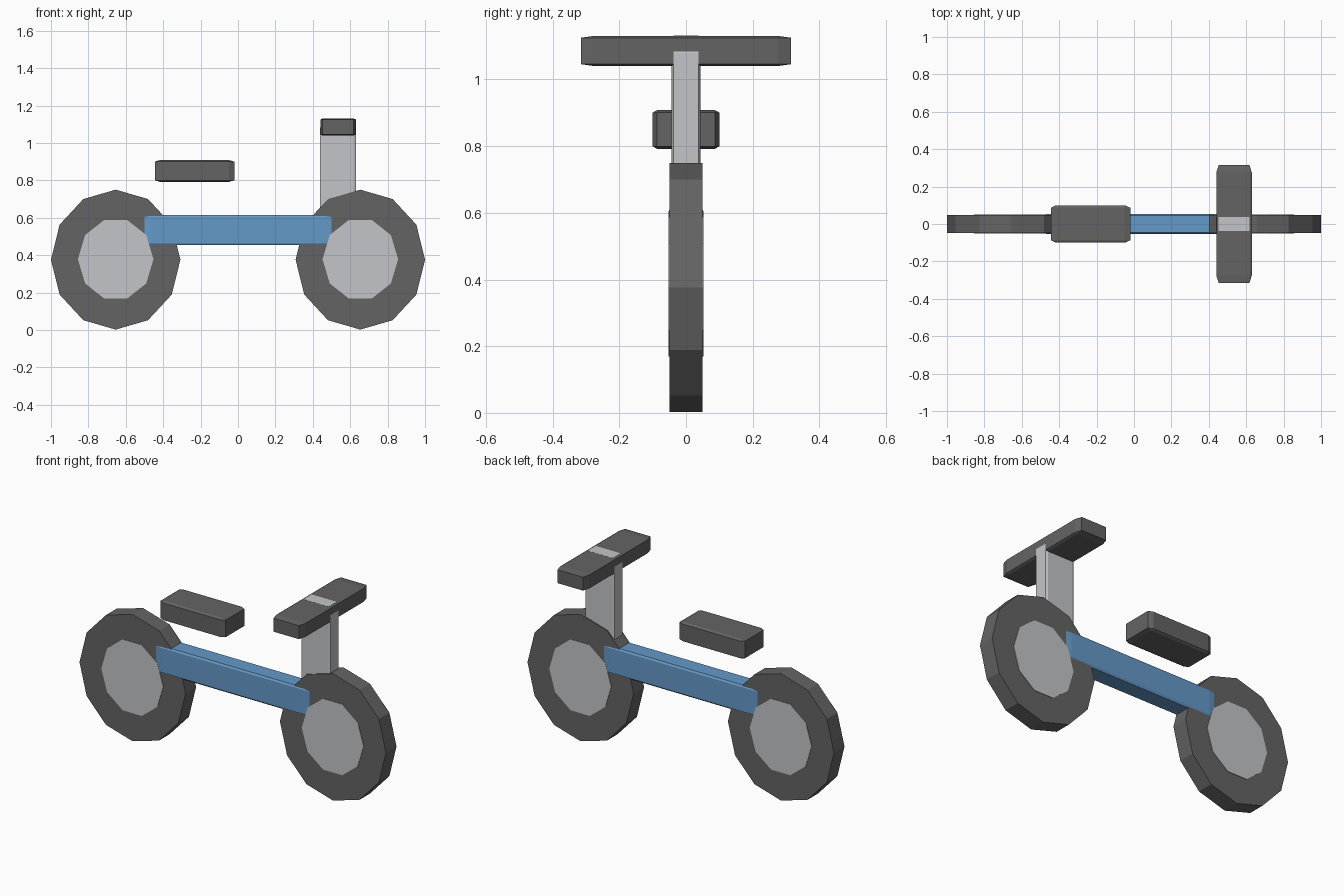
import bpy, bmesh
from math import cos, sin, tau

cube = bpy.data.objects.get("Cube")
if cube:
    bpy.data.objects.remove(cube, do_unlink=True)


def material(name, rgb):
    mat = bpy.data.materials.new(name)
    mat.use_nodes = True
    mat.diffuse_color = (*rgb, 1)
    mat.node_tree.nodes["Principled BSDF"].inputs["Base Color"].default_value = (*rgb, 1)
    return mat


rubber = material("dark grey rubber", (0.127, 0.127, 0.13))
metal = material("light grey metal", (0.55, 0.56, 0.58))
paint = material("blue paint", (0.13, 0.32, 0.58))


def finish(bm, name, mat):
    bmesh.ops.recalc_face_normals(bm, faces=bm.faces[:])
    mesh = bpy.data.meshes.new(name)
    bm.to_mesh(mesh)
    bm.free()
    mesh.materials.append(mat)
    obj = bpy.data.objects.new(name, mesh)
    bpy.context.collection.objects.link(obj)
    return obj


# Chamfered unit cube stretched to the given bounds, so chamfers stretch too
def block(name, low, high, mat):
    bm = bmesh.new()
    bmesh.ops.create_cube(bm, size=1)
    bmesh.ops.bevel(bm, geom=bm.edges[:], offset=0.065, segments=1, affect='EDGES')
    for v in bm.verts:
        for i in range(3):
            v.co[i] = low[i] + (v.co[i] + 0.5) * (high[i] - low[i])
    return finish(bm, name, mat)


# Upright faceted disc with its axle along y
def disc(name, x, z, rx, rz, half_width, sides, mat):
    bm = bmesh.new()
    ring = [bm.verts.new((x + rx * cos(tau * i / sides), -half_width,
                          z + rz * sin(tau * i / sides))) for i in range(sides)]
    face = bm.faces.new(ring)
    extruded = bmesh.ops.extrude_face_region(bm, geom=[face], use_keep_orig=True)
    moved = [g for g in extruded["geom"] if isinstance(g, bmesh.types.BMVert)]
    bmesh.ops.translate(bm, verts=moved, vec=(0, 2 * half_width, 0))
    return finish(bm, name, mat)


# Wheels
for label, side in (("rear", -1), ("front", 1)):
    x = 0.654 * side
    disc(label + "_tyre", x, 0.376, 0.346, 0.374, 0.049, 12, rubber)
    disc(label + "_hub", x, 0.378, 0.202, 0.22, 0.052, 10, metal)

# Frame bar, seat, steering post and handlebar
block("frame_bar", (-0.535, -0.0525, 0.453), (0.535, 0.0525, 0.615), paint)
block("seat", (-0.445, -0.1, 0.792), (-0.02, 0.1, 0.908), rubber)
block("steering_post", (0.439, -0.043, 0.33), (0.631, 0.043, 1.1315), metal)
block("handlebar", (0.44, -0.315, 1.04), (0.63, 0.315, 1.131), rubber)
